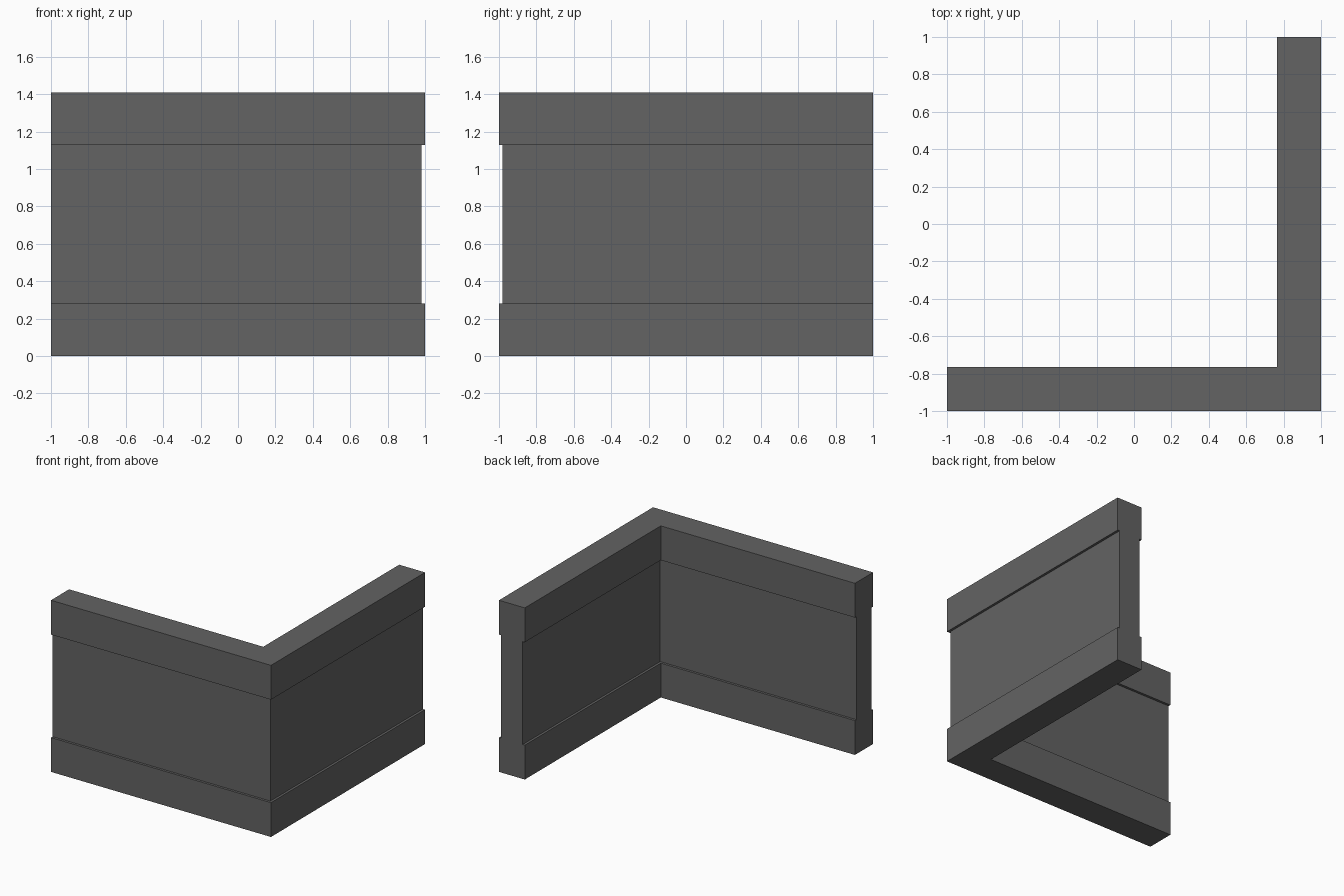
import bpy, bmesh

if "Cube" in bpy.data.objects:
    bpy.data.objects.remove(bpy.data.objects["Cube"])

H, BAND, T, R = 1.41, 0.282, 0.235, 0.02

grey = bpy.data.materials.new("dark_grey")
grey.diffuse_color = (0.125, 0.125, 0.125, 1)
grey.use_nodes = True
grey.node_tree.nodes["Principled BSDF"].inputs["Base Color"].default_value = grey.diffuse_color

# Wall cross-section: (distance in from the outer face, height), middle recessed on both sides
lo, hi = BAND, H - BAND
outer = [(0, 0), (0, lo), (R, lo), (R, hi), (0, hi), (0, H)]
profile = outer + [(T - d, z) for d, z in reversed(outer)]

# Sweep along the corner path: left end, mitred corner, back end
stations = [lambda d: (-1, -1 + d), lambda d: (1 - d, -1 + d), lambda d: (1 - d, 1)]
bm = bmesh.new()
rings = [[bm.verts.new((*place(d), z)) for d, z in profile] for place in stations]
n = len(profile)
for a, b in zip(rings, rings[1:]):
    for i in range(n):
        j = (i + 1) % n
        bm.faces.new((a[i], a[j], b[j], b[i]))

# End caps, split into lower band, middle and upper band
for ring in (rings[0], rings[-1]):
    for ids in ((0, 1, 2, 9, 10, 11), (2, 3, 8, 9), (3, 4, 5, 6, 7, 8)):
        bm.faces.new([ring[i] for i in ids])
bmesh.ops.recalc_face_normals(bm, faces=bm.faces)

mesh = bpy.data.meshes.new("corner_wall")
bm.to_mesh(mesh)
bm.free()
mesh.materials.append(grey)
bpy.context.collection.objects.link(bpy.data.objects.new("corner_wall", mesh))
